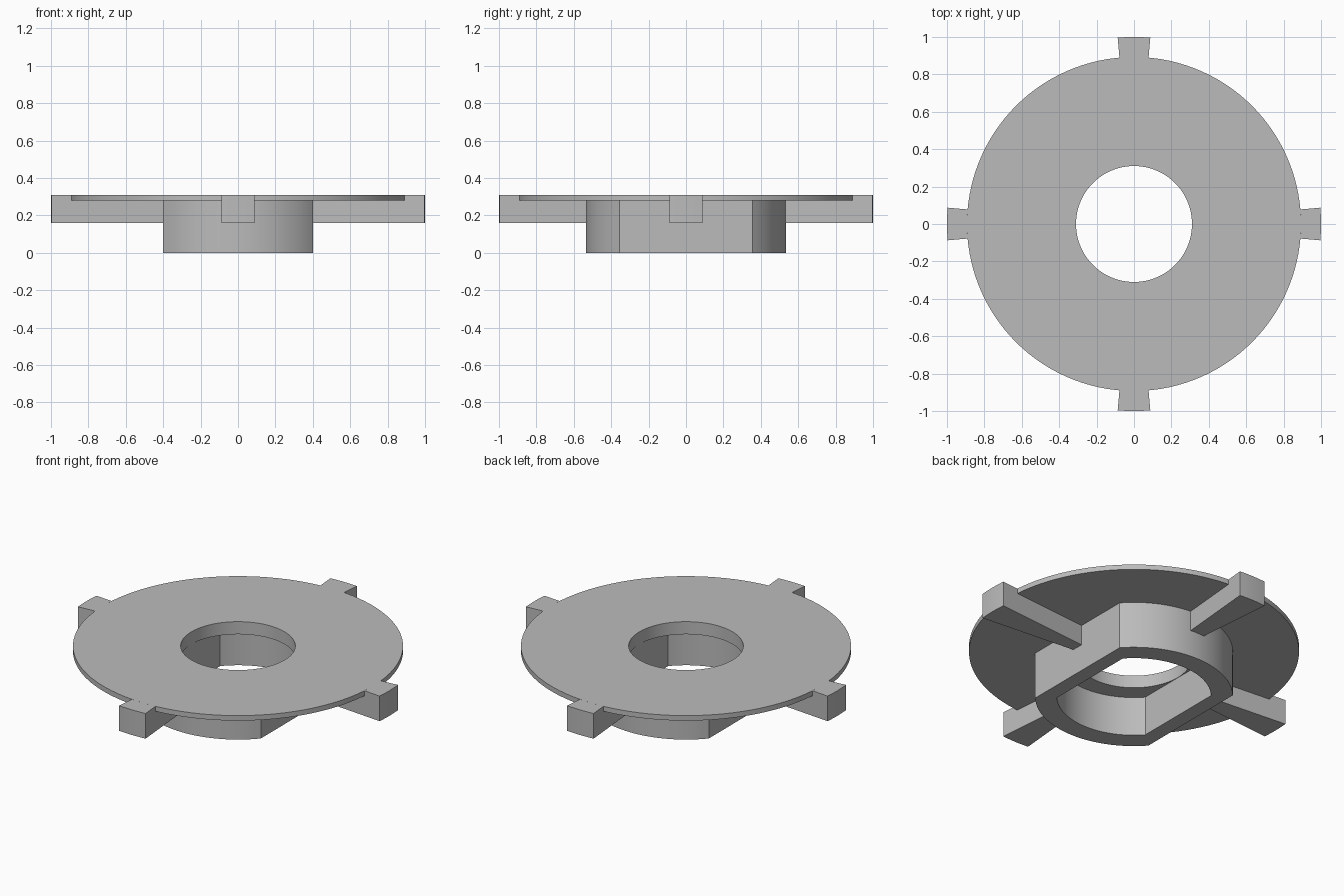
import bpy, bmesh, math

cube = bpy.data.objects.get("Cube")
if cube:
    bpy.data.objects.remove(cube, do_unlink=True)

grey = bpy.data.materials.new("plain grey")
grey.use_nodes = True
colour = (0.5, 0.5, 0.5, 1)
grey.diffuse_color = colour
grey.node_tree.nodes["Principled BSDF"].inputs["Base Color"].default_value = colour

TOP, PLATE_BASE, LEDGE, ARM_BASE = 0.31, 0.28, 0.235, 0.16
PLATE_R, HUB_R, HUB_FLAT, BORE_R, SLOT_FLAT = 0.893, 0.535, 0.40, 0.31, 0.312
corner = math.acos(HUB_FLAT / HUB_R)      # angle where the hub's flats meet its arcs
SLOT_R = SLOT_FLAT / math.cos(corner)


def finish(bm, name):
    bmesh.ops.recalc_face_normals(bm, faces=bm.faces)
    mesh = bpy.data.meshes.new(name)
    bm.to_mesh(mesh)
    bm.free()
    mesh.materials.append(grey)
    obj = bpy.data.objects.new(name, mesh)
    bpy.context.collection.objects.link(obj)
    bpy.ops.object.select_all(action='DESELECT')
    obj.select_set(True)
    bpy.context.view_layer.objects.active = obj
    bpy.ops.object.shade_smooth_by_angle(angle=math.radians(25))
    return obj


def bridge(bm, a, b, closed):
    n = len(a)
    for i in range(n if closed else n - 1):
        j = (i + 1) % n
        bm.faces.new((a[i], a[j], b[j], b[i]))


# Angles round the body, with samples exactly on the corners of the flats
steps = 32
stops = [-corner, corner, math.pi - corner, math.pi + corner, 2 * math.pi - corner]
angles = [a + (b - a) * i / steps for a, b in zip(stops, stops[1:]) for i in range(steps)]


def ring(bm, radius, z, flat=None):
    """Circle, or a circle cut by two flats facing left and right."""
    verts = []
    for t in angles:
        r = radius
        if flat and abs(math.cos(t)) > 1e-6:
            r = min(radius, flat / abs(math.cos(t)))
        verts.append(bm.verts.new((r * math.cos(t), r * math.sin(t), z)))
    return verts


# Body: round plate, double-flat hub, slot and round bore in one closed shell
bm = bmesh.new()
rings = [ring(bm, *spec) for spec in (
    (BORE_R, TOP), (PLATE_R, TOP), (PLATE_R, PLATE_BASE),
    (HUB_R, PLATE_BASE, HUB_FLAT), (HUB_R, 0, HUB_FLAT),
    (SLOT_R, 0, SLOT_FLAT), (SLOT_R, LEDGE, SLOT_FLAT), (BORE_R, LEDGE))]
for a, b in zip(rings, rings[1:] + rings[:1]):
    bridge(bm, a, b, True)
finish(bm, "plate_and_hub")


# Arms: stepped radial profile swept through a narrow sector
def arm(name, direction, inner):
    profile = [(inner, ARM_BASE), (1, ARM_BASE), (1, TOP),
               (PLATE_R, TOP), (PLATE_R, PLATE_BASE), (inner, PLATE_BASE)]
    half, count = math.radians(5), 6
    bm = bmesh.new()
    slices = []
    for i in range(count + 1):
        t = direction - half + 2 * half * i / count
        slices.append([bm.verts.new((r * math.cos(t), r * math.sin(t), z))
                       for r, z in profile])
    for a, b in zip(slices, slices[1:]):
        bridge(bm, a, b, True)
    bm.faces.new(slices[0])
    bm.faces.new(slices[-1])
    finish(bm, name)


for i, side in enumerate(("left", "back", "right", "front")):
    arm(side + "_arm", i * math.pi / 2, (HUB_R if i % 2 else HUB_FLAT) - 0.003)
